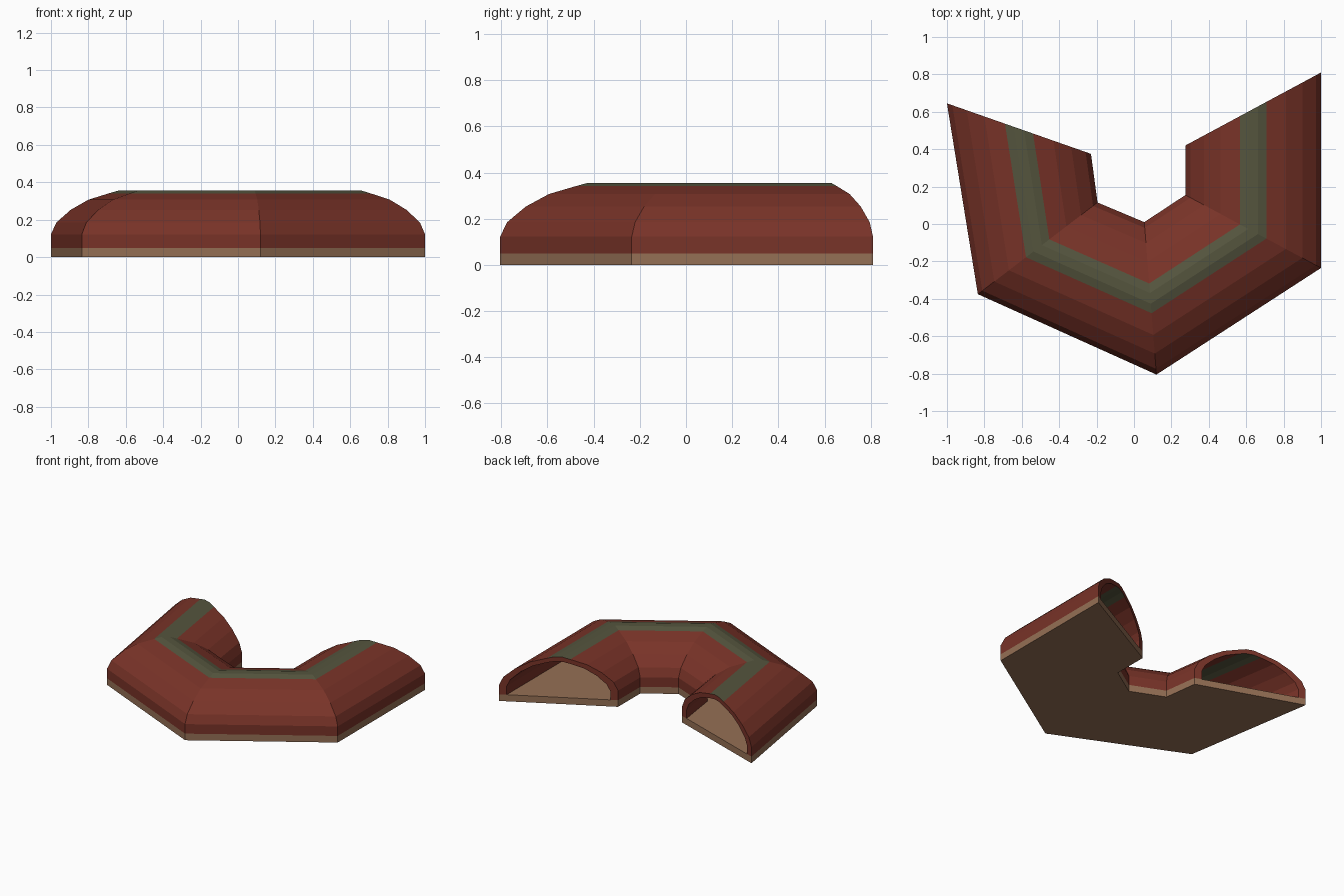
import bpy, bmesh
from mathutils import Vector

if "Cube" in bpy.data.objects:
    bpy.data.objects.remove(bpy.data.objects["Cube"])


def material(name, rgb):
    m = bpy.data.materials.new(name)
    m.diffuse_color = (*rgb, 1)
    m.use_nodes = True
    m.node_tree.nodes["Principled BSDF"].inputs["Base Color"].default_value = m.diffuse_color
    return m


RED = material("brick_red", (0.19, 0.033, 0.021))
TAN = material("tan", (0.30, 0.16, 0.09))
GREEN = material("moss_green", (0.09, 0.09, 0.048))

# Plan of the bent tunnel: (outer corner, inner corner) at each mitre
STATIONS = [((-1.0, 0.645), (-0.23, 0.375)),
            ((-0.835, -0.375), (-0.195, 0.115)),
            ((0.12, -0.805), (0.055, 0.01)),
            ((1.0, -0.235), (0.275, 0.155)),
            ((1.0, 0.81), (0.275, 0.42))]
BASE = 0.05


def sweep(name, section, mats, green_edges=()):
    """Sweep a closed section (-1..1 across, z up) through the mitres."""
    bm = bmesh.new()
    rings = []
    for outer, inner in STATIONS:
        a, b = Vector((*outer, 0)), Vector((*inner, 0))
        rings.append([bm.verts.new(a.lerp(b, (u + 1) / 2) + Vector((0, 0, z)))
                      for u, z in section])
    n = len(section)
    for r, s in zip(rings, rings[1:]):
        for i in range(n):
            j = (i + 1) % n
            f = bm.faces.new((r[i], r[j], s[j], s[i]))
            f.material_index = int(i in green_edges)
    # End faces
    if n > 4:
        for r in (rings[0], rings[-1]):
            for i in range(n // 2 - 1):
                bm.faces.new((r[i], r[i + 1], r[n - 2 - i], r[n - 1 - i]))
    else:
        bm.faces.new(rings[0])
        bm.faces.new(rings[-1])
    bmesh.ops.recalc_face_normals(bm, faces=bm.faces)
    me = bpy.data.meshes.new(name)
    bm.to_mesh(me)
    bm.free()
    ob = bpy.data.objects.new(name, me)
    bpy.context.collection.objects.link(ob)
    for m in mats:
        me.materials.append(m)


def arch(half):
    return [(-u, z) for u, z in half] + [(u, z) for u, z in reversed(half)]


# Floor slab
sweep("floor", [(-1, 0), (1, 0), (1, BASE), (-1, BASE)], [TAN])

# Vaulted shell with a ridge stripe
outer = arch([(1, BASE), (1, 0.122), (0.925, 0.185), (0.725, 0.253),
              (0.48, 0.307), (0.195, 0.341), (0.07, 0.355)])
inner = arch([(0.87, BASE), (0.87, 0.115), (0.81, 0.165), (0.64, 0.228),
              (0.43, 0.278), (0.195, 0.308), (0.07, 0.32)])
k = len(outer)
ridge = {5, 6, 7}
ceiling = {k + i for i in ridge}
sweep("vault", outer + inner[::-1], [RED, GREEN], ridge | ceiling)
